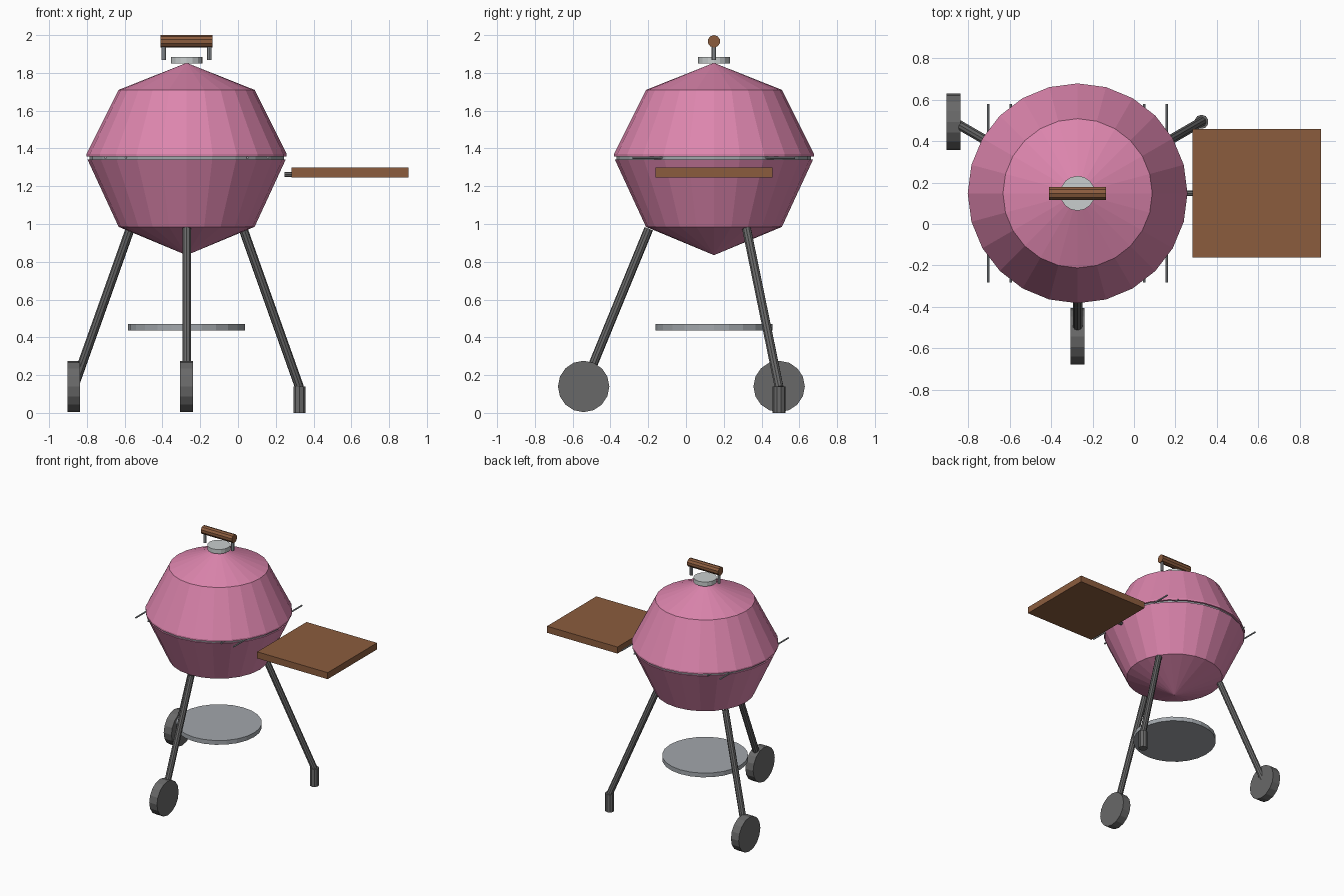
import bpy, bmesh, math
from mathutils import Vector

if "Cube" in bpy.data.objects:
    bpy.data.objects.remove(bpy.data.objects["Cube"])

CX, CY = -0.272, 0.148      # kettle axis


def material(name, rgb):
    m = bpy.data.materials.new(name)
    m.diffuse_color = (*rgb, 1)
    m.use_nodes = True
    m.node_tree.nodes["Principled BSDF"].inputs["Base Color"].default_value = m.diffuse_color
    return m


PINK = material("pink enamel", (0.72, 0.235, 0.42))
WOOD = material("brown wood", (0.26, 0.108, 0.048))
DARK = material("dark grey", (0.14, 0.14, 0.14))
STEEL = material("steel grey", (0.36, 0.385, 0.41))
LIGHT = material("light grey", (0.58, 0.61, 0.61))


def finish(name, bm, mat):
    bmesh.ops.recalc_face_normals(bm, faces=bm.faces)
    me = bpy.data.meshes.new(name)
    bm.to_mesh(me)
    bm.free()
    me.materials.append(mat)
    ob = bpy.data.objects.new(name, me)
    bpy.context.collection.objects.link(ob)
    return ob


def rod(name, a, b, r, mat, sides=10):
    """Capped cylinder from point a to point b."""
    a, b = Vector(a), Vector(b)
    bm = bmesh.new()
    bmesh.ops.create_cone(bm, cap_ends=True, segments=sides, radius1=r, radius2=r, depth=(b - a).length)
    rot = (b - a).to_track_quat('Z', 'Y').to_matrix()
    bmesh.ops.rotate(bm, verts=bm.verts, matrix=rot)
    bmesh.ops.translate(bm, verts=bm.verts, vec=(a + b) / 2)
    return finish(name, bm, mat)


def lathe(name, profile, mat, sides=24, closed=False):
    """Spin (radius, height) points about the kettle axis."""
    bm = bmesh.new()
    vs = [bm.verts.new((CX + r, CY, z)) for r, z in profile]
    for p, q in zip(vs, vs[1:] + (vs[:1] if closed else [])):
        if p is not q:
            bm.edges.new((p, q))
    bmesh.ops.spin(bm, geom=bm.verts[:] + bm.edges[:], cent=(CX, CY, 0), axis=(0, 0, 1),
                   angle=2 * math.pi, steps=sides, use_merge=True)
    bmesh.ops.remove_doubles(bm, verts=bm.verts, dist=1e-4)
    return finish(name, bm, mat)


def around(angle, r, z):
    return (CX + r * math.cos(angle), CY + r * math.sin(angle), z)


# Kettle: lid with a thin lip, bowl, and the ring in the seam
lathe("lid", [(0, 1.853), (0.36, 1.71), (0.53, 1.37), (0.53, 1.357), (0, 1.357)], PINK)
lathe("bowl", [(0, 1.342), (0.525, 1.342), (0.36, 0.985), (0, 0.835)], PINK)
lathe("seam_ring", [(0.5, 1.341), (0.515, 1.341), (0.515, 1.358), (0.5, 1.358)], STEEL, closed=True)

# Grate bars, the outer two sticking out of the seam
for i in range(9):
    x = CX - 0.43 + i * 0.86 / 8
    rod("grate_bar", (x, CY - 0.43, 1.351), (x, CY + 0.43, 1.351), 0.006, STEEL, 8)

# Lid vent and wooden handle on two posts
rod("vent", (CX, CY, 1.849), (CX, CY, 1.883), 0.084, LIGHT, 16)
for s in (-1, 1):
    x = CX + s * 0.121
    rod("handle_post", (x, CY, 1.868), (x, CY, 1.96), 0.012, STEEL, 8)
rod("handle", (CX - 0.137, CY, 1.967), (CX + 0.137, CY, 1.967), 0.033, WOOD, 10)

# Three splayed legs: two on wheels, one on a foot
for deg in (30, 150, 270):
    a = math.radians(deg)
    rod("leg", around(a, 0.345, 0.975), around(a, 0.69, 0.135), 0.024, DARK)
    end = Vector(around(a, 0.69, 0.14))
    if deg == 30:
        rod("foot", (end.x, end.y, 0), (end.x, end.y, 0.14), 0.034, DARK)
    else:
        off = Vector((0.034, 0, 0))
        rod("wheel", end - off, end + off, 0.136, DARK, 16)

# Ash tray between the legs
rod("ash_tray", (CX, CY, 0.436), (CX, CY, 0.47), 0.31, STEEL, 24)

# Side table and its bracket
bm = bmesh.new()
bmesh.ops.create_cube(bm, size=1)
bmesh.ops.scale(bm, vec=(0.62, 0.62, 0.052), verts=bm.verts)
bmesh.ops.translate(bm, vec=(0.592, CY, 1.272), verts=bm.verts)
finish("side_table", bm, WOOD)
rod("table_bracket", (0.245, CY, 1.262), (0.32, CY, 1.262), 0.014, DARK, 8)
